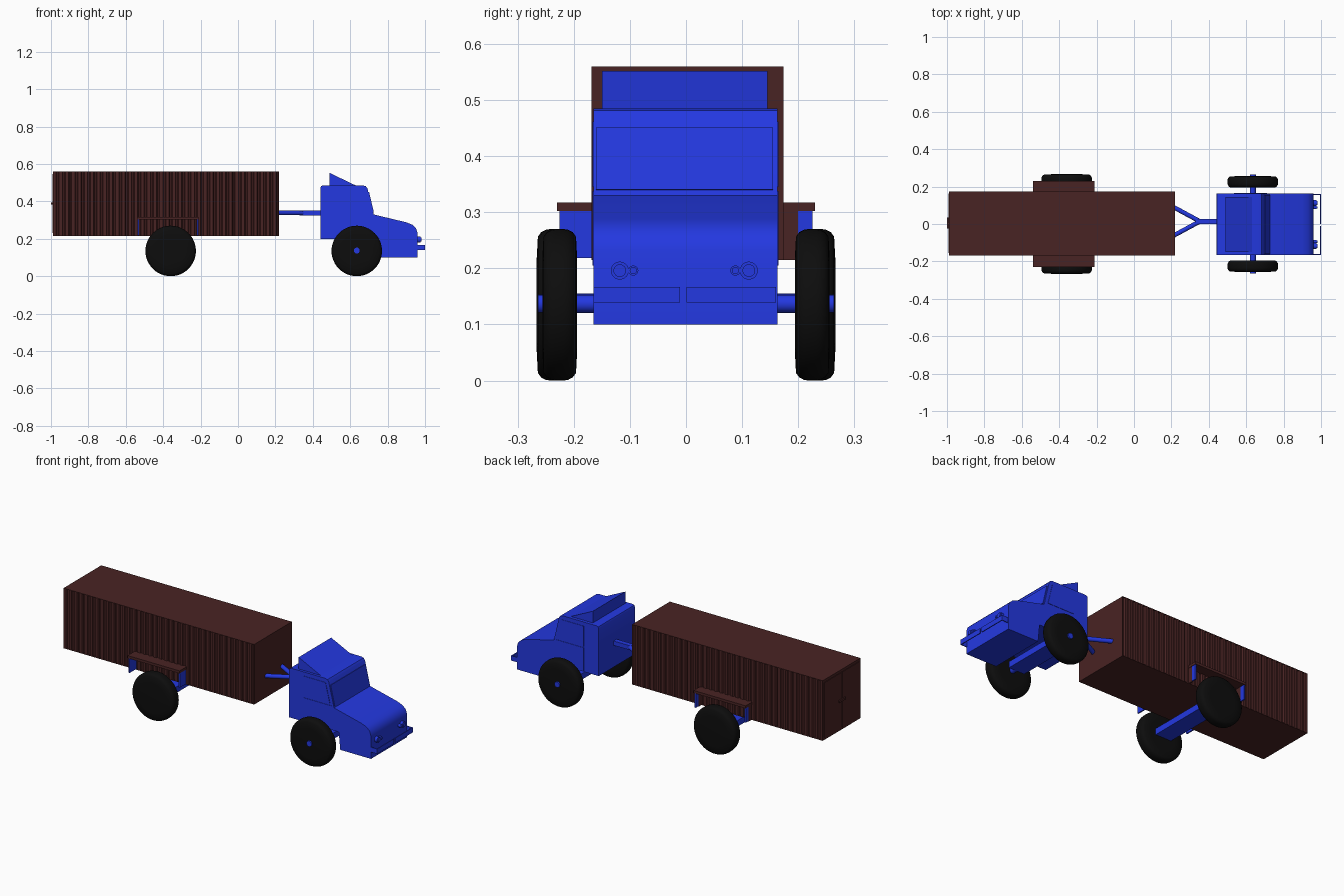
import bpy, bmesh, math
from mathutils import Vector

if "Cube" in bpy.data.objects:
    bpy.data.objects.remove(bpy.data.objects["Cube"])


def material(name, rgb):
    m = bpy.data.materials.new(name)
    m.diffuse_color = (*rgb, 1)
    m.use_nodes = True
    m.node_tree.nodes["Principled BSDF"].inputs["Base Color"].default_value = m.diffuse_color
    return m


BLUE = material("cab_blue", (0.017, 0.04, 0.75))
BROWN = material("trailer_brown", (0.066, 0.017, 0.017))
BLACK = material("tyre_black", (0.004, 0.004, 0.004))


def finish(name, bm, mat, smooth=False):
    bmesh.ops.recalc_face_normals(bm, faces=bm.faces)
    me = bpy.data.meshes.new(name)
    bm.to_mesh(me)
    bm.free()
    me.materials.append(mat)
    ob = bpy.data.objects.new(name, me)
    bpy.context.collection.objects.link(ob)
    if smooth:
        bpy.context.view_layer.objects.active = ob
        ob.select_set(True)
        bpy.ops.object.shade_smooth_by_angle(angle=math.radians(35))
        ob.select_set(False)
    return ob


def extrude(name, pts, vec, mat, smooth=False):
    """Solid from a flat 3D outline pushed along vec."""
    bm = bmesh.new()
    f = bm.faces.new([bm.verts.new(p) for p in pts])
    r = bmesh.ops.extrude_face_region(bm, geom=[f])
    moved = [g for g in r["geom"] if isinstance(g, bmesh.types.BMVert)]
    bmesh.ops.translate(bm, verts=moved, vec=Vector(vec))
    return finish(name, bm, mat, smooth)


def side_prism(name, xz, y0, y1, mat, smooth=False):
    return extrude(name, [(x, y0, z) for x, z in xz], (0, y1 - y0, 0), mat, smooth)


def box(name, x0, x1, y0, y1, z0, z1, mat):
    return side_prism(name, [(x0, z0), (x1, z0), (x1, z1), (x0, z1)], y0, y1, mat)


def rod(name, a, b, r, mat, n=20):
    a, b = Vector(a), Vector(b)
    d = b - a
    bm = bmesh.new()
    bmesh.ops.create_cone(bm, cap_ends=True, segments=n, radius1=r, radius2=r, depth=d.length)
    bm.transform(d.to_track_quat('Z', 'Y').to_matrix().to_4x4())
    bmesh.ops.translate(bm, verts=bm.verts, vec=(a + b) / 2)
    return finish(name, bm, mat, True)


def wheel(name, x, y0, y1, r=0.135, n=48):
    """Tyre revolved from a rounded half section."""
    w = y1 - y0
    prof = [(0, 0), (r * 0.62, 0), (r * 0.9, 0.002), (r * 0.96, 0.008), (r * 0.99, 0.016), (r, 0.024)]
    prof += [(q, w - t) for q, t in reversed(prof)]
    bm = bmesh.new()
    vs = [bm.verts.new((q, t, 0)) for q, t in prof]
    es = [bm.edges.new(p) for p in zip(vs, vs[1:])]
    bmesh.ops.spin(bm, geom=vs + es, axis=(0, 1, 0), cent=(0, 0, 0), steps=n, angle=math.tau)
    bmesh.ops.remove_doubles(bm, verts=bm.verts, dist=1e-5)
    bmesh.ops.translate(bm, verts=bm.verts, vec=(x, y0, r))
    return finish(name, bm, BLACK, True)


# Trailer box: corrugated long sides, flat ends, thin roof and floor
X0, X1, Y0, Y1, Z0, Z1 = -0.99, 0.22, -0.168, 0.174, 0.215, 0.56
N, DEPTH = 36, 0.008
pitch = (X1 - X0) / N
wave = [(X0 + (i + t) * pitch, d * DEPTH) for i in range(N)
        for t, d in ((0.0, 0), (0.5, 0), (0.62, 1), (0.85, 1))] + [(X1, 0)]
outline = [(x, Y0 + d, Z0 + 0.003) for x, d in wave] + [(x, Y1 - d, Z0 + 0.003) for x, d in reversed(wave)]
extrude("trailer_box", outline, (0, 0, Z1 - Z0 - 0.006), BROWN)
box("trailer_roof", X0, X1, Y0, Y1, Z1 - 0.003, Z1, BROWN)
box("trailer_floor", X0, X1, Y0, Y1, Z0, Z0 + 0.003, BROWN)

# Rear doors and latch
for i, (a, b) in enumerate(((Y0 + 0.012, 0.001), (0.005, Y1 - 0.012))):
    box(f"rear_door_{i}", X0 - 0.003, X0 + 0.002, a, b, Z0 + 0.015, Z1 - 0.015, BROWN)
box("rear_latch", -1.0, X0, -0.025, 0.035, 0.382, 0.394, BROWN)

# Trailer fenders, end plates and wheels on both sides
for s, side in ((-1, "right"), (1, "left")):
    def ys(a, b):
        return sorted((s * a, s * b))
    box(f"fender_top_{side}", -0.54, -0.21, *ys(0.162, 0.23), 0.302, 0.317, BROWN)
    for k, x in (("rear", -0.538), ("front", -0.22)):
        inner = 0.2 if s > 0 else 0.165
        box(f"fender_plate_{k}_{side}", x, x + 0.008, *ys(inner, 0.225), 0.218, 0.303, BLUE)
        if s > 0:
            box(f"fender_bracket_{k}", x, x + 0.008, 0.165, 0.2, 0.215, 0.303, BROWN)
    wheel(f"trailer_wheel_{side}", -0.36, *ys(0.2, 0.266))
    wheel(f"truck_wheel_{side}", 0.635, *ys(0.194, 0.256))

# Axles
rod("truck_axle", (0.635, -0.264, 0.137), (0.635, 0.264, 0.137), 0.016, BLUE)
box("truck_axle_beam", 0.585, 0.685, -0.16, 0.16, 0.12, 0.155, BLUE)
box("trailer_axle_beam", -0.41, -0.31, -0.205, 0.205, 0.12, 0.155, BLUE)

# Truck cab and bonnet as one side profile
CY0, CY1 = -0.165, 0.163
cab = [(0.44, 0.20), (0.44, 0.472), (0.444, 0.481), (0.453, 0.485), (0.668, 0.485), (0.683, 0.481),
       (0.692, 0.47), (0.725, 0.33), (0.90, 0.288), (0.932, 0.275), (0.952, 0.256), (0.96, 0.23),
       (0.96, 0.10), (0.765, 0.10), (0.755, 0.20)]
side_prism("cab_body", cab, CY0, CY1, BLUE, True)
side_prism("roof_deflector", [(0.49, 0.48), (0.49, 0.552), (0.64, 0.48)], -0.15, 0.145, BLUE)

# Windscreen plate lying on the sloped front of the cab
a, b = Vector((0.692, 0, 0.47)), Vector((0.725, 0, 0.33))
p, q = a.lerp(b, 0.14), a.lerp(b, 0.93)
nrm = Vector((0.14, 0, 0.033)).normalized() * 0.004
extrude("windscreen", [(p.x, -0.16, p.z), (p.x, 0.155, p.z), (q.x, 0.155, q.z), (q.x, -0.16, q.z)], nrm, BLUE)

# Side windows and doors
for s, side, y in ((-1, "right", CY0), (1, "left", CY1)):
    lo, hi = sorted((y - s * 0.002, y + s * 0.002))
    side_prism(f"side_window_{side}", [(0.535, 0.345), (0.535, 0.462), (0.672, 0.462), (0.701, 0.345)], lo, hi, BLUE)
    box(f"door_panel_{side}", 0.535, 0.71, lo, hi, 0.205, 0.338, BLUE)

# Headlights
for s in (-1, 1):
    for k, y, r in (("main", 0.115, 0.016), ("small", 0.091, 0.009)):
        yy = s * y - 0.003
        rod(f"headlight_{k}_{s}", (0.955, yy, 0.196), (0.976, yy, 0.196), r, BLUE, 24)
        rod(f"headlight_lens_{k}_{s}", (0.97, yy, 0.196), (0.98, yy, 0.196), r * 0.7, BLUE, 24)

# Split bumper: thin plates with returns to the body
for name, ya, yb, yr in (("right", -0.165, -0.011, -0.165), ("left", 0.001, 0.16, 0.155)):
    box(f"bumper_{name}", 0.994, 0.999, ya, yb, 0.139, 0.167, BLUE)
    box(f"bumper_return_{name}", 0.955, 0.996, yr, yr + 0.005, 0.139, 0.167, BLUE)

# Hitch: drawbar and forked arms
box("hitch_bar", 0.33, 0.445, 0.0, 0.028, 0.325, 0.35, BLUE)
for s in (-1, 1):
    rod(f"hitch_arm_{s}", (0.345, 0.014 + s * 0.004, 0.338), (0.21, 0.014 + s * 0.077, 0.338), 0.012, BLUE)
